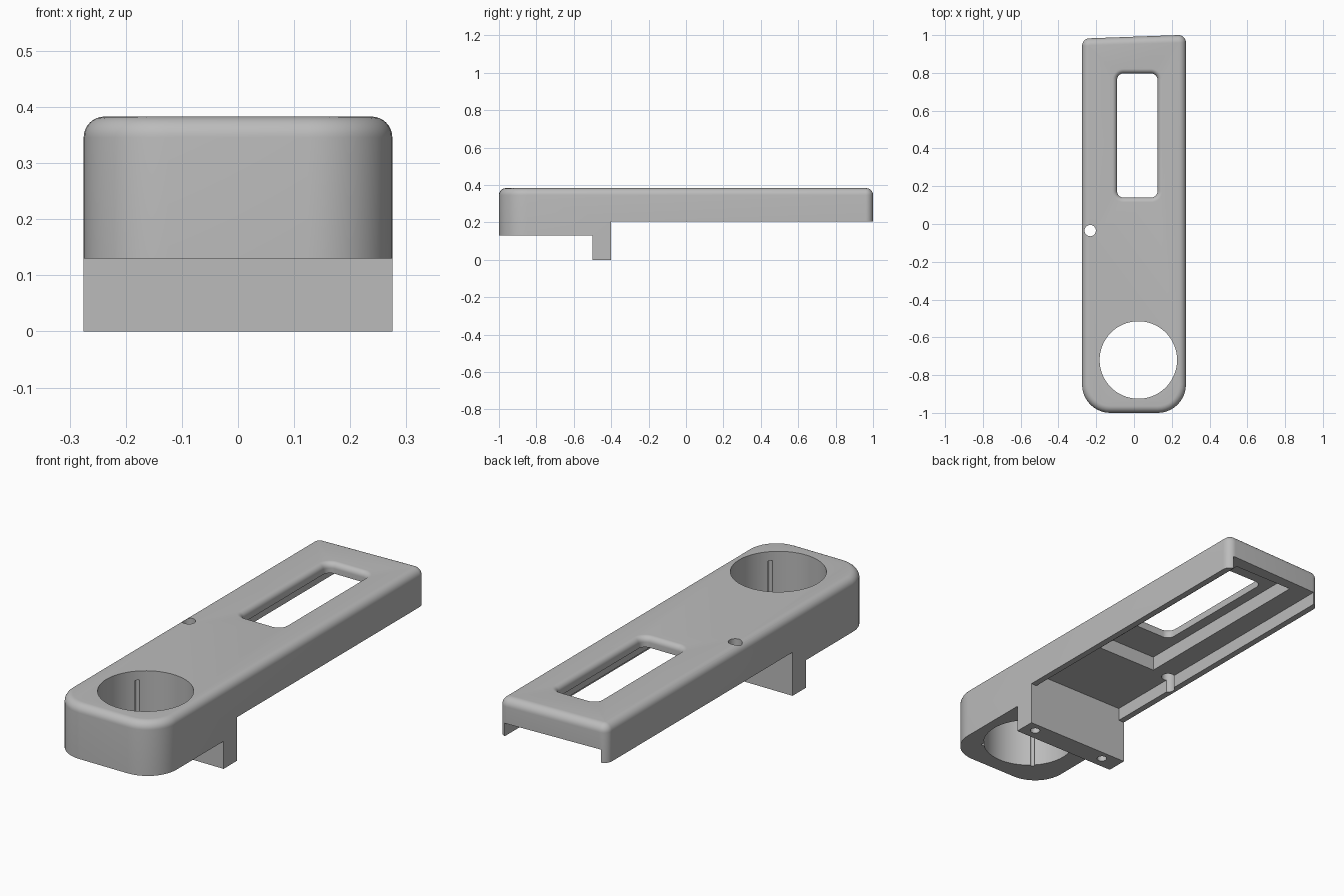
import bpy, bmesh, math

cube = bpy.data.objects.get("Cube")
if cube:
    bpy.data.objects.remove(cube, do_unlink=True)

grey = bpy.data.materials.new("light_grey")
GREY = (0.5, 0.5, 0.5, 1)
grey.diffuse_color = GREY
grey.use_nodes = True
grey.node_tree.nodes["Principled BSDF"].inputs["Base Color"].default_value = GREY


def finish(name, bm):
    bmesh.ops.recalc_face_normals(bm, faces=bm.faces)
    mesh = bpy.data.meshes.new(name)
    bm.to_mesh(mesh)
    bm.free()
    mesh.materials.append(grey)
    ob = bpy.data.objects.new(name, mesh)
    bpy.context.collection.objects.link(ob)
    return ob


def rounded_prism(name, corners, layers, steps=10):
    """Stack outlines; corners are (arc centre x, y, radius), layers are (z, offset)."""
    bm = bmesh.new()
    rings = []
    for z, off in layers:
        ring = []
        for i, (cx, cy, r) in enumerate(corners):
            for s in range(steps + 1):
                a = math.pi / 2 * (i + s / steps)
                ring.append(bm.verts.new((cx + (r + off) * math.cos(a),
                                          cy + (r + off) * math.sin(a), z)))
        rings.append(ring)
    n = len(rings[0])
    for low, high in zip(rings, rings[1:]):
        for i in range(n):
            j = (i + 1) % n
            bm.faces.new((low[i], low[j], high[j], high[i]))
    bm.faces.new(rings[0][::-1])
    bm.faces.new(rings[-1])
    return finish(name, bm)


def box(name, x0, x1, y0, y1, z0, z1):
    bm = bmesh.new()
    bmesh.ops.create_cube(bm, size=1)
    for v in bm.verts:
        v.co = (x1 if v.co.x > 0 else x0, y1 if v.co.y > 0 else y0, z1 if v.co.z > 0 else z0)
    return finish(name, bm)


def rod(name, x, y, r, z0, z1, sides=24):
    bm = bmesh.new()
    bmesh.ops.create_cone(bm, cap_ends=True, segments=sides, radius1=r, radius2=r, depth=z1 - z0)
    bmesh.ops.translate(bm, verts=bm.verts, vec=(x, y, (z0 + z1) / 2))
    return finish(name, bm)


def cut(target, cutter):
    mod = target.modifiers.new("cut", "BOOLEAN")
    mod.operation = "DIFFERENCE"
    mod.solver = "EXACT"
    mod.object = cutter
    bpy.context.view_layer.objects.active = target
    bpy.ops.object.modifier_apply(modifier=mod.name)
    bpy.data.objects.remove(cutter, do_unlink=True)


TOP, FILLET, LIP = 0.383, 0.037, 0.025
quarter = [math.pi / 2 * i / 8 for i in range(9)]

# Long housing with a rounded front end, slanted back and filleted top rim
rim = [(TOP - FILLET + FILLET * math.sin(a), FILLET * (math.cos(a) - 1)) for a in quarter]
housing = rounded_prism("housing", [(0.235, 0.96, 0.04), (-0.235, 0.943, 0.04),
                                    (-0.125, -0.85, 0.15), (0.125, -0.85, 0.15)],
                        [(0, 0)] + rim)

# Stepped underside that leaves a cross foot below the head
cut(housing, box("head_step", -1, 1, -2, -0.5, -1, 0.13))
cut(housing, box("arm_step", -1, 1, -0.4, 2, -1, 0.205))

# Channel under the arm, open at the back, and a deeper pocket around the slot
cut(housing, box("channel", -0.245, 0.245, -0.4, 2, -1, 0.267))
cut(housing, box("pocket", -0.14, 0.175, -0.03, 0.937, 0.1, 0.335))

# Slot with a softened upper lip
lip = [(TOP - LIP + LIP * math.sin(a), LIP * (1 - math.cos(a))) for a in quarter]
slot = [(0.09, 0.762, 0.035), (-0.055, 0.762, 0.035), (-0.055, 0.175, 0.035), (0.09, 0.175, 0.035)]
cut(housing, rounded_prism("slot", slot, [(0.1, 0)] + lip + [(0.5, LIP)]))

# Round bore with four narrow grooves that stop below the top
BX, BY, BR = 0.023, -0.72, 0.205
cut(housing, rod("bore", BX, BY, BR, -0.1, 0.6, 96))
for k in range(4):
    a = math.radians(45 + 90 * k)
    cut(housing, rod("groove", BX + BR * math.cos(a), BY + BR * math.sin(a), 0.01, 0.1, 0.34, 16))

# Small side hole and two blind holes in the foot
cut(housing, rod("side_hole", -0.232, -0.035, 0.03, 0.1, 0.6, 32))
for x in (-0.182, 0.215):
    cut(housing, rod("foot_hole", x, -0.445, 0.022, -0.1, 0.12))

bpy.ops.object.select_all(action="DESELECT")
housing.select_set(True)
bpy.context.view_layer.objects.active = housing
bpy.ops.object.shade_smooth_by_angle(angle=math.radians(30))
